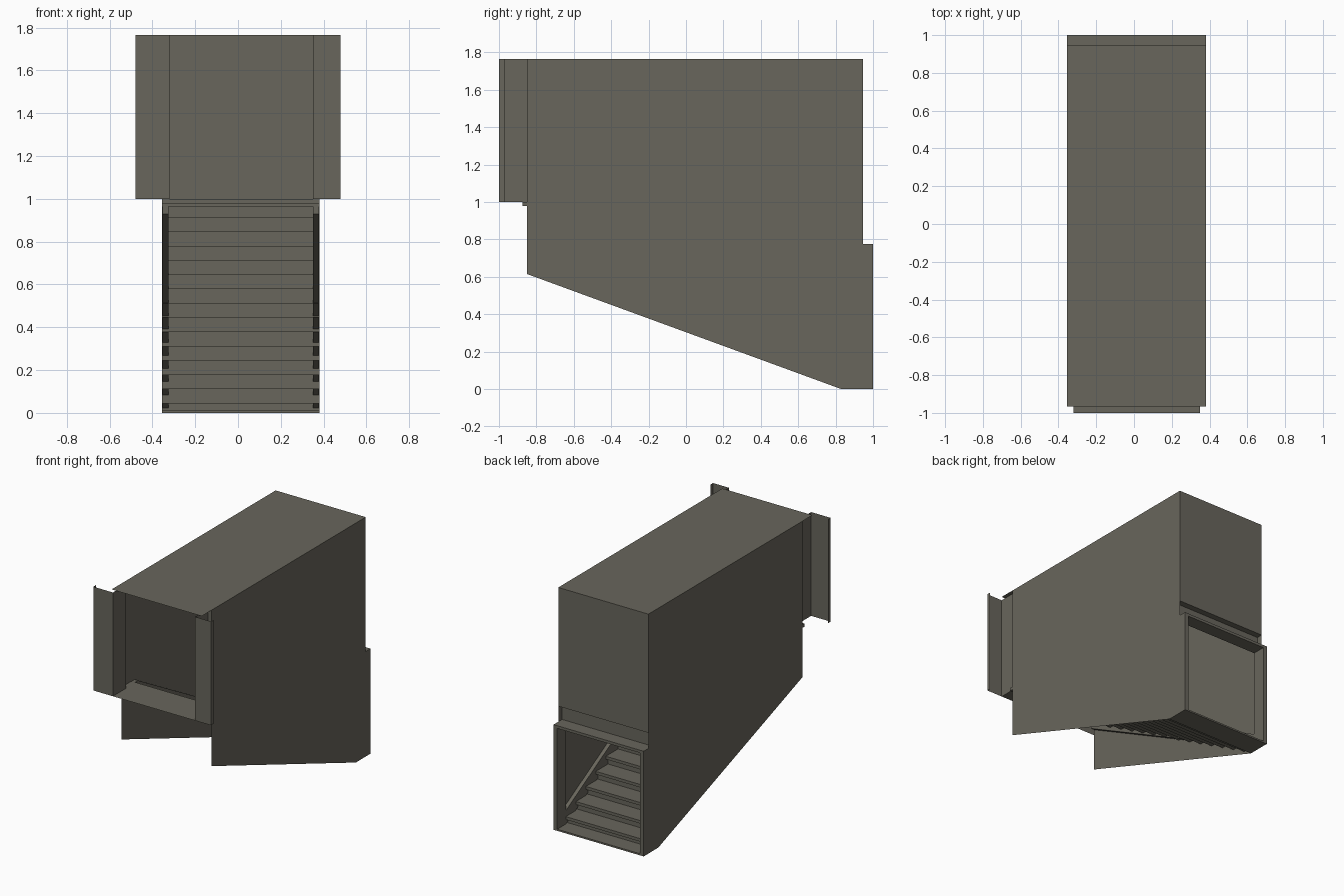
import bpy, bmesh

if "Cube" in bpy.data.objects:
    bpy.data.objects.remove(bpy.data.objects["Cube"])

XL, XR = -0.355, 0.38      # outer walls
TOP = 1.765
YF, YB = -0.85, 0.945      # wall ends
N = 15                     # steps
RISE = 1.0 / N
RUN = 1.75 / N

paint = bpy.data.materials.new("grey_brown_metal")
paint.diffuse_color = (0.14, 0.133, 0.107, 1)
paint.use_nodes = True
paint.node_tree.nodes["Principled BSDF"].inputs["Base Color"].default_value = paint.diffuse_color


def mesh_object(name, faces):
    """Object from a list of polygons given as point lists."""
    bm = bmesh.new()
    for f in faces:
        bm.faces.new([bm.verts.new(p) for p in f])
    bmesh.ops.remove_doubles(bm, verts=bm.verts, dist=1e-5)
    me = bpy.data.meshes.new(name)
    bm.to_mesh(me)
    bm.free()
    me.materials.append(paint)
    ob = bpy.data.objects.new(name, me)
    bpy.context.collection.objects.link(ob)
    return ob


def sweep_z(pts, z0, z1):
    """Vertical sheets following an xy path."""
    return [[(*a, z0), (*b, z0), (*b, z1), (*a, z1)] for a, b in zip(pts, pts[1:])]


def sweep_x(pts, x0, x1):
    """Sheets across x following a yz path."""
    return [[(x0, *a), (x1, *a), (x1, *b), (x0, *b)] for a, b in zip(pts, pts[1:])]


def prism_x(pts, x0, x1):
    """Closed solid from a yz outline."""
    return (sweep_x(pts + pts[:1], x0, x1)
            + [[(x0, *p) for p in pts], [(x1, *p) for p in reversed(pts)]])


def rect(y0, z0, y1, z1):
    return [(y0, z0), (y1, z0), (y1, z1), (y0, z1)]


# side walls with sloping bottom edge
outline = [(YF, 0.615), (0.83, 0), (YB, 0), (YB, TOP), (YF, TOP)]
for name, x in (("left_wall", XL), ("right_wall", XR)):
    mesh_object(name, [[(x, y, z) for y, z in outline]])

# roof, upper back wall and recessed panel over the lower doorway
mesh_object("roof", sweep_x([(-0.965, TOP), (YB, TOP)], XL, XR))
mesh_object("back_wall", sweep_x([(YB, TOP), (YB, 0.89), (0.90, 0.89), (0.90, 0.775)], XL, XR))

# upper doorway: flanged jambs and sill
for name, xin, xwall, xout in (("upper_left_jamb", -0.32, XL, -0.48),
                               ("upper_right_jamb", 0.35, XR, 0.48)):
    mesh_object(name, sweep_z([(xwall, YF), (xin, YF), (xin, -1), (xout, -1), (xout, -0.97)], 1.0, TOP))
mesh_object("upper_sill", sweep_x([(-1, 1.0), (YF, 1.0)], -0.32, 0.35)
            + sweep_x([(YF, 1.0), (YF, 0.965)], XL, XR))

# lower doorway: jambs, header and threshold
for name, xin, xwall in (("lower_left_jamb", -0.325, XL), ("lower_right_jamb", 0.35, XR)):
    mesh_object(name, sweep_z([(xwall, YB), (xwall, 1), (xin, 1), (xin, 0.90), (xwall, 0.90)], 0, 0.775))
mesh_object("lower_header", prism_x(rect(0.90, 0.755, 1.0, 0.775), XL, XR))
mesh_object("threshold", prism_x(rect(0.83, 0.0, 1.0, 0.012), XL, XR))

# stairs: thick treads with set-back risers
steps = []
for i in range(N):
    y = 0.90 - i * RUN
    z = (i + 1) * RISE
    steps += prism_x(rect(y - RUN - 0.025, z - 0.022, y, z), XL, XR)
    steps += sweep_x([(y - 0.025, z - RISE), (y - 0.025, z - 0.022)], XL, XR)
mesh_object("stairs", steps)

# stringers along both walls
band = [(0.90, 0.01), (0.90, 0.11), (YF + 0.15, 1.0), (YF, 1.0), (YF, 0.93)]
mesh_object("left_stringer", prism_x(band, XL + 0.002, -0.325))
mesh_object("right_stringer", prism_x(band, 0.35, XR - 0.002))
